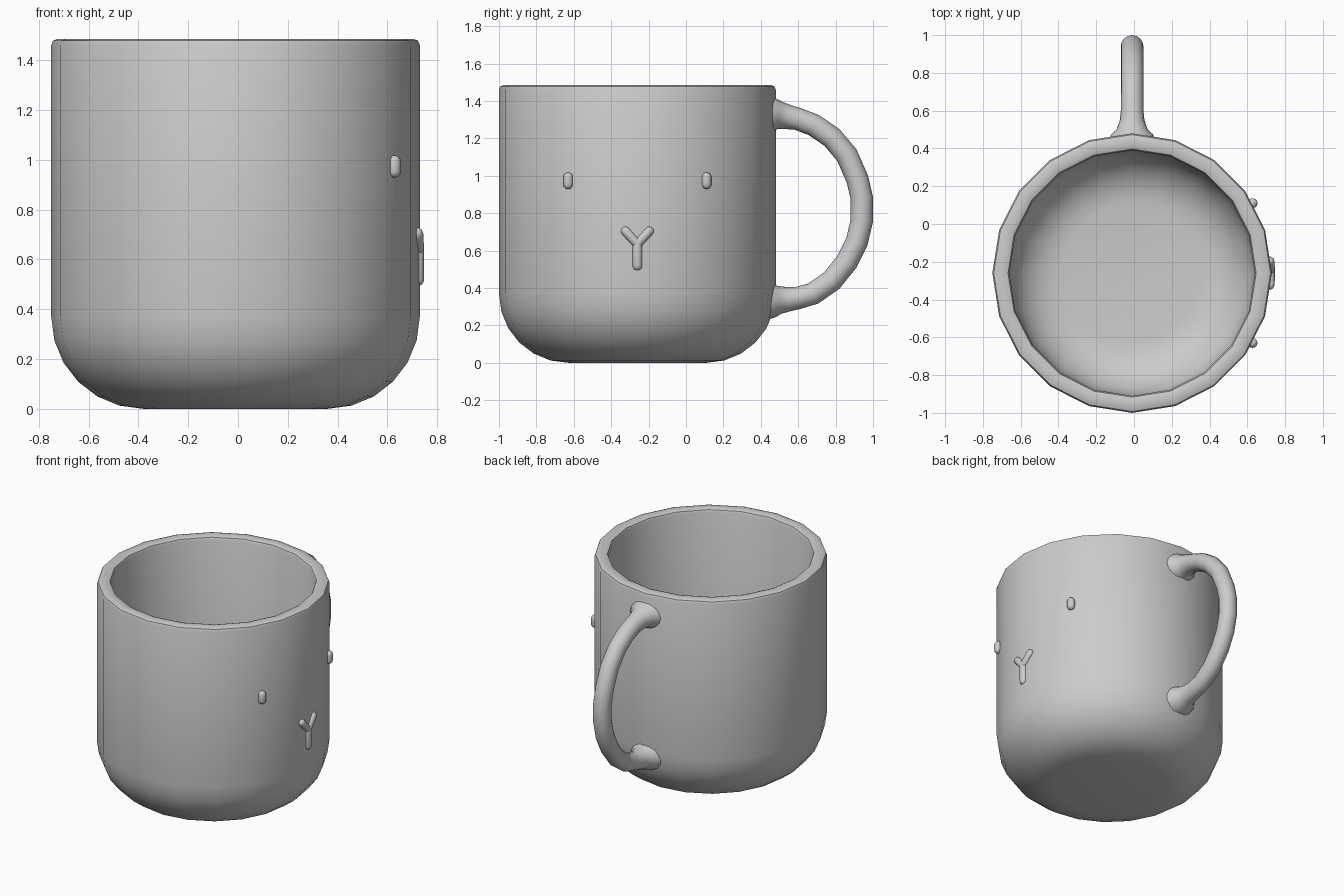
import bpy, bmesh
from math import sin, cos, pi, radians
from mathutils import Vector

if "Cube" in bpy.data.objects:
    bpy.data.objects.remove(bpy.data.objects["Cube"])

CX, CY = -0.01, -0.26      # axis of the cup


def finish(name, bm, angle=40):
    bmesh.ops.recalc_face_normals(bm, faces=bm.faces)
    me = bpy.data.meshes.new(name)
    bm.to_mesh(me)
    bm.free()
    ob = bpy.data.objects.new(name, me)
    bpy.context.collection.objects.link(ob)
    bpy.ops.object.select_all(action='DESELECT')
    ob.select_set(True)
    bpy.context.view_layer.objects.active = ob
    bpy.ops.object.shade_smooth_by_angle(angle=radians(angle))
    return ob


def loft(bm, rings):
    """Bridge a chain of vertex rings and cap both ends."""
    for a, b in zip(rings, rings[1:]):
        n = len(a)
        for i in range(n):
            j = (i + 1) % n
            bm.faces.new((a[i], a[j], b[j], b[i]))
    bm.faces.new(rings[0])
    bm.faces.new(rings[-1])


def tube(bm, stations, n):
    """Tube in a plane of constant x; station = (x, y, z, x radius, in-plane radius)."""
    pts = [Vector(s[:3]) for s in stations]
    rings = []
    for i, s in enumerate(stations):
        d = (pts[min(i + 1, len(pts) - 1)] - pts[max(i - 1, 0)])
        d.x = 0
        side = d.normalized().cross(Vector((1, 0, 0)))
        rings.append([bm.verts.new(pts[i] + Vector((cos(t) * s[3], 0, 0)) + side * sin(t) * s[4])
                      for t in (2 * pi * k / n for k in range(n))])
    loft(bm, rings)


def capsule(bm, a, b, r, n=12):
    """Round-ended bar from tip a to tip b."""
    a, b = Vector(a), Vector(b)
    d = (b - a).normalized()
    st = []
    for t in (10, 40, 65, 90):
        st.append((*(a + d * r * (1 - cos(radians(t)))), r * sin(radians(t)), r * sin(radians(t))))
    st += [(*(b - (Vector(s[:3]) - a)), s[3], s[4]) for s in reversed(st)]
    tube(bm, st, n)


# Cup: 20-sided lathe with rounded base and rim
def corner(flat, r, floor):
    return [(flat + r * cos(radians(a)), floor + r * (1 - sin(radians(a)))) for a in range(90, -1, -15)]


profile = corner(0.37, 0.37, 0.0)
profile += [(0.74, 1.46), (0.733, 1.478), (0.715, 1.485), (0.675, 1.485), (0.657, 1.478), (0.65, 1.46)]
profile += corner(0.37, 0.28, 0.09)[::-1]
bm = bmesh.new()
loft(bm, [[bm.verts.new((CX + r * cos(k * pi / 10), CY + r * sin(k * pi / 10), z)) for k in range(20)]
          for r, z in profile])
finish("cup", bm)

# Handle: bowed tube with flared roots sunk into the wall
path = [(0.44, 1.325, .125, .10), (0.475, 1.325, .11, .09), (0.50, 1.323, .082, .075),
        (0.55, 1.313, .065, .065), (0.60, 1.303, .06, .06), (0.685, 1.27, .06, .06),
        (0.78, 1.205, .06, .06), (0.86, 1.11, .06, .06), (0.917, 0.98, .06, .06),
        (0.94, 0.88, .06, .06), (0.94, 0.76, .06, .06), (0.913, 0.645, .06, .06),
        (0.86, 0.54, .06, .06), (0.78, 0.44, .06, .06), (0.68, 0.37, .06, .06),
        (0.60, 0.347, .06, .06), (0.55, 0.34, .065, .065), (0.50, 0.336, .082, .075),
        (0.475, 0.332, .105, .088), (0.43, 0.33, .125, .10)]
bm = bmesh.new()
tube(bm, [(CX, *p) for p in path], 16)
finish("handle", bm, 60)

# Eyes: small upright pills
for name, s in (("eye_left", -1), ("eye_right", 1)):
    bm = bmesh.new()
    y = CY + s * 0.37
    capsule(bm, (0.628, y, 0.928), (0.628, y, 1.018), 0.026)
    finish(name, bm, 60)

# Snout: Y shape from three bars
bm = bmesh.new()
capsule(bm, (0.72, CY, 0.492), (0.72, CY, 0.67), 0.027)
for s in (-1, 1):
    capsule(bm, (0.723, CY - s * 0.012, 0.622), (0.718, CY + s * 0.08, 0.722), 0.025)
finish("snout", bm, 60)
